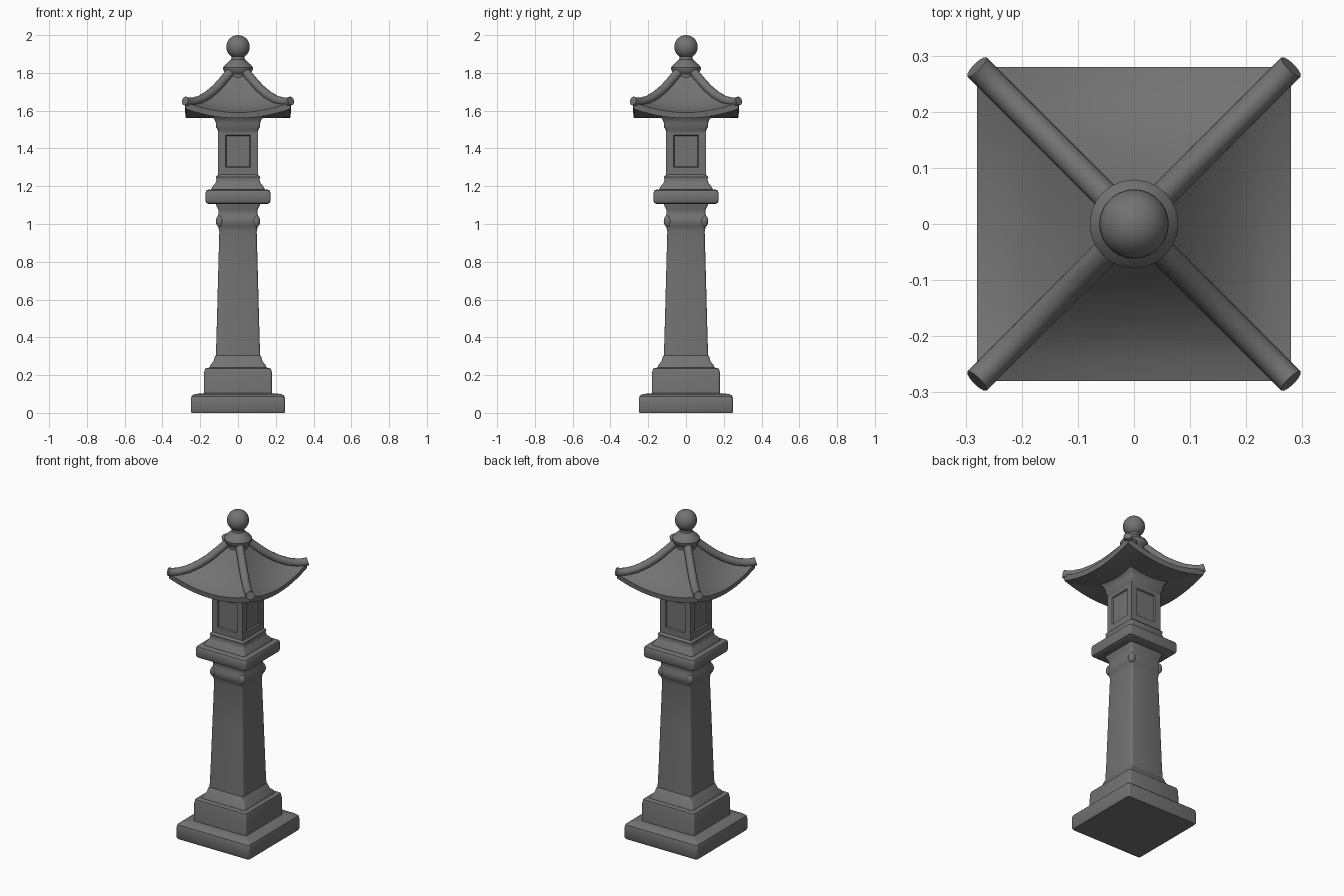
import bpy
import bmesh
import math

if "Cube" in bpy.data.objects:
    bpy.data.objects.remove(bpy.data.objects["Cube"])

stone = bpy.data.materials.new("grey stone")
stone.use_nodes = True
GREY = (0.17, 0.17, 0.17, 1)
stone.diffuse_color = GREY
bsdf = stone.node_tree.nodes["Principled BSDF"]
bsdf.inputs["Base Color"].default_value = GREY
bsdf.inputs["Roughness"].default_value = 0.9


def finish(bm, name, angle=35):
    bmesh.ops.recalc_face_normals(bm, faces=bm.faces)
    mesh = bpy.data.meshes.new(name)
    bm.to_mesh(mesh)
    bm.free()
    obj = bpy.data.objects.new(name, mesh)
    bpy.context.collection.objects.link(obj)
    mesh.materials.append(stone)
    bpy.ops.object.select_all(action='DESELECT')
    obj.select_set(True)
    bpy.context.view_layer.objects.active = obj
    bpy.ops.object.shade_smooth_by_angle(angle=math.radians(angle))
    return obj


def rounded_square(half, r=0.012):
    pts = []
    for k in range(4):
        mid = math.pi / 4 + k * math.pi / 2
        cx = math.copysign(half - r, math.cos(mid))
        cy = math.copysign(half - r, math.sin(mid))
        for step in (-1, -0.33, 0.33, 1):
            a = mid + step * math.pi / 4
            pts.append((cx + r * math.cos(a), cy + r * math.sin(a)))
    return pts


def circle(r, n=24):
    return [(r * math.cos(i * math.tau / n), r * math.sin(i * math.tau / n))
            for i in range(n)]


def loft(bm, rings):
    for a, b in zip(rings, rings[1:]):
        n = len(a)
        for i in range(n):
            j = (i + 1) % n
            bm.faces.new((a[i], a[j], b[j], b[i]))


def stack(name, profile, outline=rounded_square):
    # profile is a list of (half width, height) pairs from bottom to top
    bm = bmesh.new()
    rings = [[bm.verts.new((x, y, z)) for x, y in outline(w)] for w, z in profile]
    loft(bm, rings)
    bm.faces.new(rings[0])
    bm.faces.new(rings[-1])
    return finish(bm, name)


# Base slabs
stack("base_slab", [(.245, 0), (.25, .01), (.25, .07), (.246, .088), (.232, .1), (.17, .105)])
stack("plinth", [(.18, .09), (.179, .215), (.174, .235), (.15, .24), (.146, .255), (.13, .272), (.122, .3), (.11, .31)])

# Tapering post with a moulded capital
stack("post", [(.118, .29), (.114, .4), (.106, .7), (.099, .96), (.104, .985), (.112, 1.0),
               (.112, 1.03), (.103, 1.05), (.104, 1.075), (.116, 1.1), (.116, 1.13)])

# Corner drops under the capital
for i, (sx, sy) in enumerate([(1, 1), (-1, 1), (-1, -1), (1, -1)]):
    bm = bmesh.new()
    bmesh.ops.create_uvsphere(bm, u_segments=14, v_segments=10, radius=0.021)
    bmesh.ops.scale(bm, vec=(1, 1, 1.5), verts=bm.verts)
    bmesh.ops.translate(bm, vec=(sx * .097, sy * .097, 1.015), verts=bm.verts)
    finish(bm, f"capital_drop_{i + 1}")

# Shelf under the lamp house
stack("shelf", [(.155, 1.105), (.168, 1.112), (.173, 1.125), (.173, 1.165), (.168, 1.177), (.155, 1.183)])
stack("lamp_foot", [(.142, 1.175), (.138, 1.195), (.12, 1.215), (.114, 1.235), (.117, 1.25), (.104, 1.262), (.1, 1.27)])

# Lamp house with a shallow window sunk into each side
bm = bmesh.new()
bmesh.ops.create_cube(bm, size=1)
bmesh.ops.scale(bm, vec=(.21, .21, .25), verts=bm.verts)
bmesh.ops.translate(bm, vec=(0, 0, 1.385), verts=bm.verts)
bm.normal_update()
sides = [f for f in bm.faces if abs(f.normal.z) < .5]
bmesh.ops.inset_individual(bm, faces=sides, thickness=.055)
bmesh.ops.inset_individual(bm, faces=sides, thickness=.006, depth=-.008)
finish(bm, "lamp_house", 25)
stack("lamp_cornice", [(.104, 1.48), (.108, 1.5), (.117, 1.515), (.117, 1.535), (.125, 1.555), (.14, 1.575)])

# Sweeping square roof: eaves dip in the middle and rise to the corners
N = 12
OUTER = .28
TOP = [(.035, 1.81), (.055, 1.785), (.08, 1.752), (.115, 1.712), (.155, 1.678),
       (.2, 1.652), (.24, 1.643), (OUTER, 1.645)]


def roof_ring(bm, half, z_corner, drop):
    ring = []
    for k in range(4):
        for i in range(N):
            s = -1 + 2 * i / N
            x, y = s * half, -half
            for _ in range(k):
                x, y = -y, x
            ring.append(bm.verts.new((x, y, z_corner - drop * (1 - s * s))))
    return ring


bm = bmesh.new()
rings = [roof_ring(bm, h, z, .055 * (h / OUTER) ** 2) for h, z in TOP]
for h in (.276, .23, .18, .13, .09):
    lift = .05 * (h / OUTER) ** 2
    rings.append(roof_ring(bm, h, 1.56 + lift, lift))
loft(bm, rings)
bm.faces.new(rings[0])
bm.faces.new(rings[-1])
finish(bm, "roof", 40)

# Round ribs along the four hips
HIP = [(.04, 1.805), (.08, 1.757), (.115, 1.718), (.155, 1.684), (.2, 1.657), (.24, 1.646), (.265, 1.646), (.28, 1.652)]
TUBE = 12
for k in range(4):
    a = math.pi / 4 + k * math.pi / 2
    bm = bmesh.new()
    rings = []
    for i, (d, z) in enumerate(HIP):
        d0, z0 = HIP[max(i - 1, 0)]
        d1, z1 = HIP[min(i + 1, len(HIP) - 1)]
        tilt = math.atan2(z1 - z0, (d1 - d0) * math.sqrt(2))
        ring = []
        for u, v in circle(.024, TUBE):
            rad = d * math.sqrt(2) - v * math.sin(tilt)
            ring.append(bm.verts.new((rad * math.cos(a) - u * math.sin(a),
                                      rad * math.sin(a) + u * math.cos(a),
                                      z + v * math.cos(tilt))))
        rings.append(ring)
    loft(bm, rings)
    bm.faces.new(rings[0])
    bm.faces.new(rings[-1])
    finish(bm, f"hip_rib_{k + 1}", 50)

# Finial: collar, neck and ball
stack("finial_collar", [(.06, 1.775), (.062, 1.795), (.077, 1.812), (.079, 1.828), (.068, 1.843),
                        (.048, 1.86), (.036, 1.872), (.034, 1.89), (.04, 1.9)], circle)
bm = bmesh.new()
bmesh.ops.create_uvsphere(bm, u_segments=28, v_segments=16, radius=.062)
bmesh.ops.translate(bm, vec=(0, 0, 1.938), verts=bm.verts)
finish(bm, "finial_ball")
